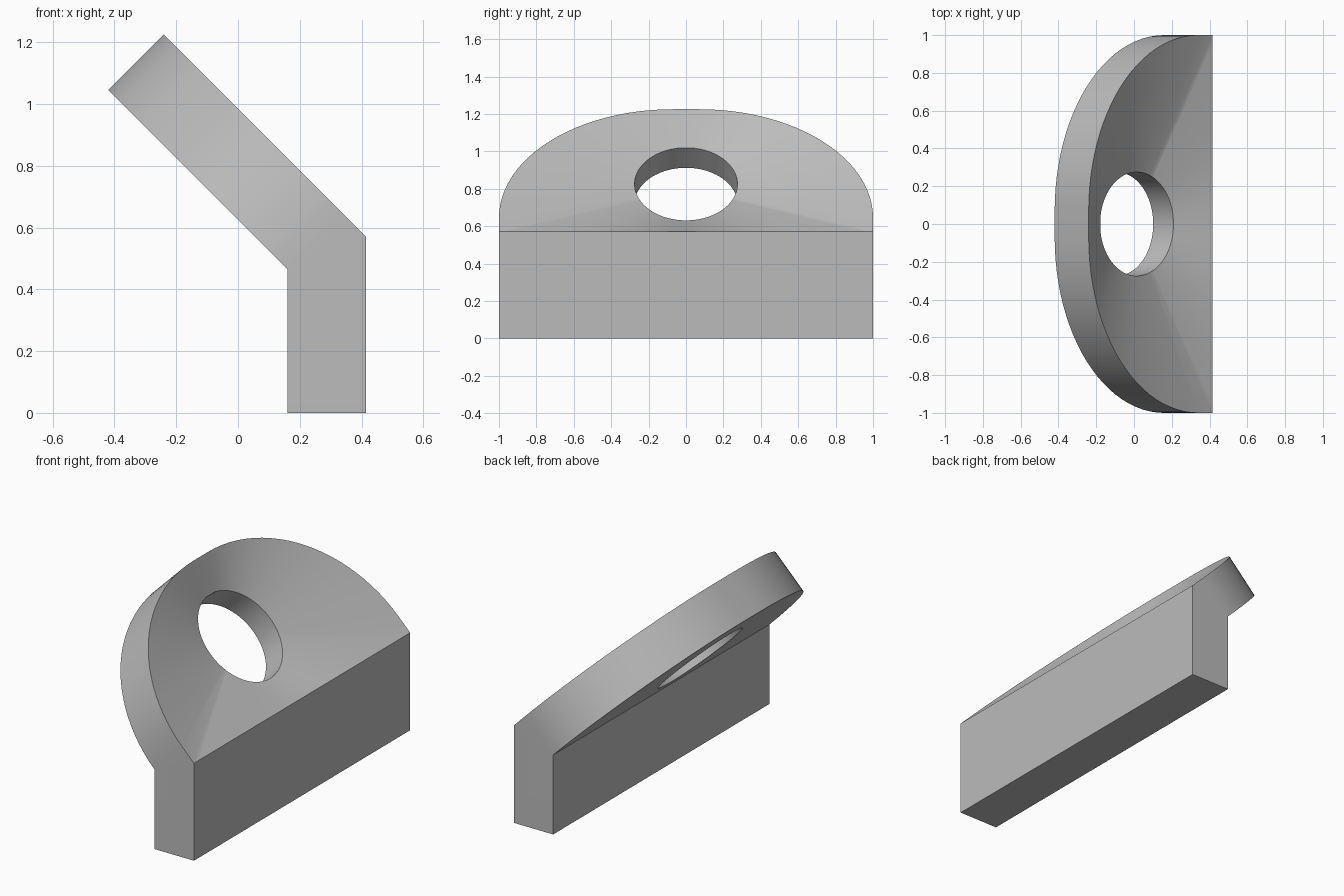
import bpy, bmesh, math
from mathutils import Vector

cube = bpy.data.objects.get("Cube")
if cube:
    bpy.data.objects.remove(cube, do_unlink=True)

R2 = math.sqrt(2)
FRONT, BACK = 0.415, 0.16               # block faces along x
TOP, RIM, UNDER = 0.985 / R2, 0.84 / R2, 0.625 / R2   # heights along the slope normal
BEND, ARC, TIP = 0.11, 0.216, 1.036     # distances up the slope
MID, HOLE, FLAT = 0.573, 0.275, 0.07
EDGE_STEPS, ARC_STEPS = 40, 48


def slope(y, u, h):
    """Point on the 45 degree slope: u runs uphill, h along the normal."""
    return Vector(((h - u) / R2, y, (h + u) / R2))


# Outline of the slanted plate: straight bend edge, then a rounded head
outline = [(-1 + 2 * i / EDGE_STEPS, BEND) for i in range(EDGE_STEPS + 1)]
for side in (1, -1):
    for i in range(ARC_STEPS // 2 + 1):
        t = math.pi * i / ARC_STEPS
        if side < 0:
            t = math.pi / 2 - t
        outline.append((side * (FLAT + (1 - FLAT) * math.cos(t)),
                        ARC + (TIP - ARC) * math.sin(t)))

bm = bmesh.new()


def ring(points):
    return [bm.verts.new(p) for p in points]


def bridge(a, b, closed=True):
    for i in range(len(a) if closed else len(a) - 1):
        j = (i + 1) % len(a)
        bm.faces.new((a[i], a[j], b[j], b[i]))


# Hole points face the matching outline points
angles = [math.atan2(u - MID, y) for y, u in outline]
circle = [(HOLE * math.cos(a), MID + HOLE * math.sin(a)) for a in angles]

# Slanted plate: side wall, funnel-shaped face, hole wall and flat underside
top = ring(slope(y, u, TOP) for y, u in outline)
rim = ring(slope(y, u, RIM) for y, u in circle)
hole_under = ring(slope(y, u, UNDER) for y, u in circle)
under = ring(slope(y, max(u, ARC), UNDER) for y, u in outline)
bridge(top, rim)
bridge(rim, hole_under)
bridge(hole_under, under)
n = EDGE_STEPS + 1
bridge(under[n - 1:] + under[:1], top[n - 1:] + top[:1], closed=False)

# Upright block below the bend
front_foot = ring((FRONT, y, 0) for y, u in outline[:n])
back_foot = ring((BACK, y, 0) for y, u in outline[:n])
bridge(front_foot, top[:n], closed=False)
bridge(back_foot, front_foot, closed=False)
bridge(under[:n], back_foot, closed=False)
for i in (0, n - 1):
    bm.faces.new((front_foot[i], top[i], under[i], back_foot[i]))

bmesh.ops.remove_doubles(bm, verts=bm.verts, dist=0.0005)
bmesh.ops.dissolve_degenerate(bm, edges=bm.edges, dist=0.0001)
bmesh.ops.recalc_face_normals(bm, faces=bm.faces)
mesh = bpy.data.meshes.new("angled_bracket")
bm.to_mesh(mesh)
bm.free()

bracket = bpy.data.objects.new("angled_bracket", mesh)
bpy.context.collection.objects.link(bracket)

# Plain grey finish
grey = bpy.data.materials.new("plain_grey")
grey.use_nodes = True
colour = (0.5, 0.5, 0.5, 1)
grey.diffuse_color = colour
grey.node_tree.nodes["Principled BSDF"].inputs["Base Color"].default_value = colour
mesh.materials.append(grey)

bpy.ops.object.select_all(action="DESELECT")
bracket.select_set(True)
bpy.context.view_layer.objects.active = bracket
bpy.ops.object.shade_smooth_by_angle(angle=math.radians(30))
